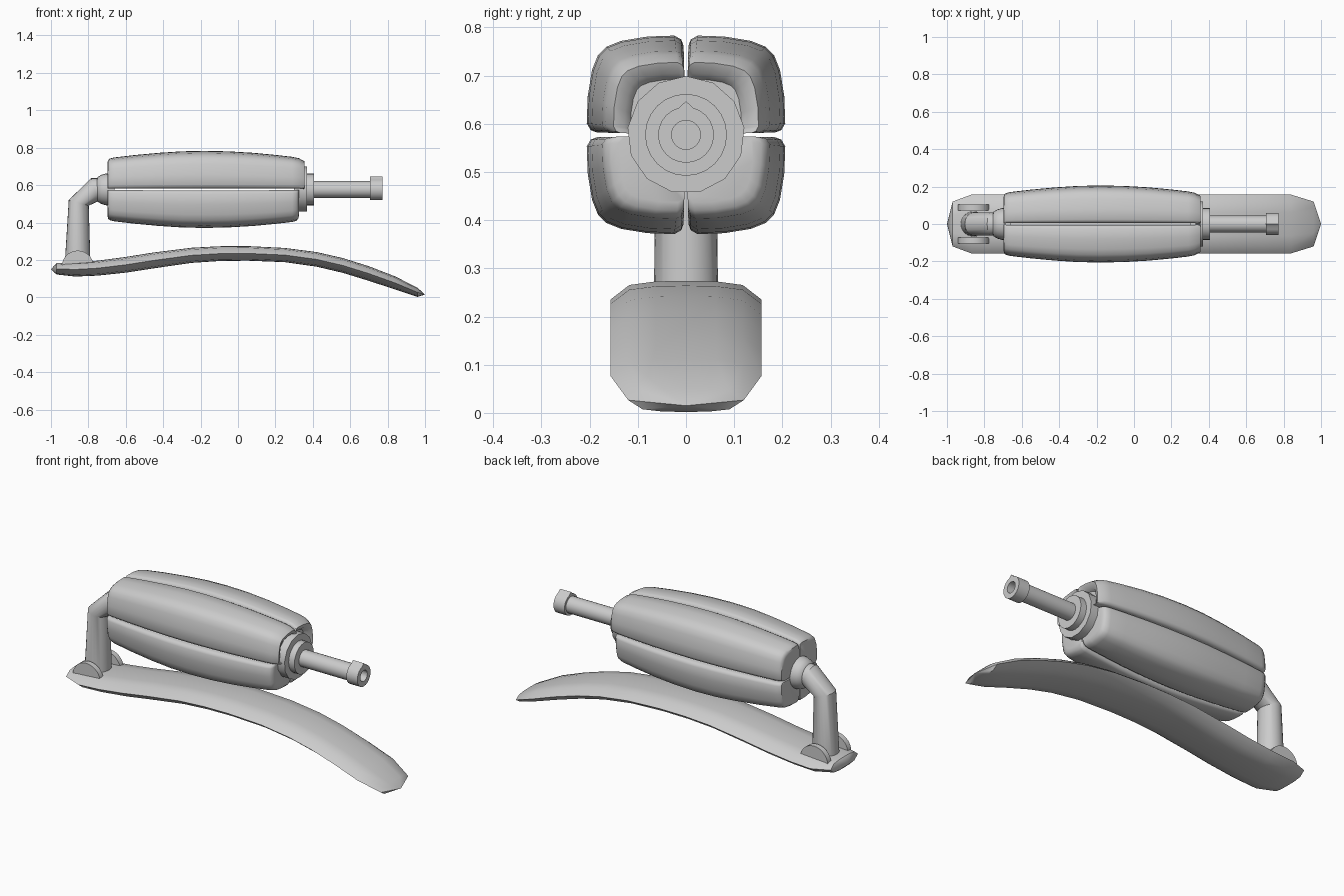
import bpy, bmesh
from math import sin, cos, pi, radians

if "Cube" in bpy.data.objects:
    bpy.data.objects.remove(bpy.data.objects["Cube"])

AXIS_Z = 0.577


def loft(name, rings, angle=35):
    """Skin a list of equal-length rings and cap both ends."""
    bm = bmesh.new()
    vs = [[bm.verts.new(p) for p in r] for r in rings]
    n = len(vs[0])
    for a, b in zip(vs, vs[1:]):
        for i in range(n):
            j = (i + 1) % n
            bm.faces.new((a[i], a[j], b[j], b[i]))
    bm.faces.new(vs[0])
    bm.faces.new(vs[-1])
    bmesh.ops.remove_doubles(bm, verts=bm.verts, dist=1e-5)
    bmesh.ops.recalc_face_normals(bm, faces=bm.faces)
    me = bpy.data.meshes.new(name)
    bm.to_mesh(me)
    bm.free()
    for p in me.polygons:
        p.use_smooth = True
    me.set_sharp_from_angle(angle=radians(angle))
    ob = bpy.data.objects.new(name, me)
    bpy.context.collection.objects.link(ob)
    return ob


def lathe(name, profile, sides, peak=0.0):
    """Turn (x, radius) pairs round the main axis, optionally with a peak on top."""
    rings = []
    for x, r in profile:
        ring = []
        for i in range(sides):
            a = 2 * pi * i / sides
            k = peak if i == 0 and r > 0.05 else 0
            ring.append((x, r * sin(a), AXIS_Z + (r + k) * cos(a)))
        rings.append(ring)
    return loft(name, rings)


# curved base blade: x, half width, top z, bottom z
stations = [
    (-0.97, .120, .183, .122), (-0.87, .157, .187, .111), (-0.75, .157, .196, .116),
    (-0.60, .157, .216, .132), (-0.45, .157, .240, .155), (-0.25, .157, .265, .184),
    (-0.10, .157, .273, .194), (0.05, .157, .274, .196), (0.25, .157, .264, .188),
    (0.42, .157, .242, .164), (0.56, .157, .210, .131), (0.70, .157, .166, .088),
    (0.84, .157, .112, .042), (0.96, .120, .051, .002)]
section = [(0, 1), (.4, .97), (.75, .78), (1, 0), (.75, -.78), (.4, -.97),
           (0, -1), (-.4, -.97), (-.75, -.78), (-1, 0), (-.75, .78), (-.4, .97)]
rings = [[(-1, 0, .15)] * 12]
for x, w, t, b in stations:
    rings.append([(x, w * u, (t + b) / 2 + (t - b) / 2 * v) for u, v in section])
rings.append([(1, 0, .015)] * 12)
loft("base_blade", rings, 40)

# four bowed pads around the axis
quadrant = [(.005, .005), (.005, .185), (.010, .198), (.024, .206), (.08, .204),
            (.135, .195), (.165, .183), (.183, .165), (.195, .135), (.204, .08),
            (.206, .024), (.198, .010), (.185, .005)]
body = [(-.697, .70), (-.695, .76), (-.685, .80), (-.66, .83), (-.55, .892), (-.42, .95),
        (-.30, .988), (-.18, 1.0), (-.05, .987), (.08, .95), (.20, .895), (.29, .845)]
lower_end = [(.312, .815), (.322, .76), (.326, .68)]
upper_end = [(.325, .81), (.355, .73), (.345, .62), (.325, .56)]
for level, sz, end in (("upper", 1, upper_end), ("lower", -1, lower_end)):
    for side, sy in (("left", 1), ("right", -1)):
        loft(f"{level}_{side}_pad",
             [[(x, sy * u * s, AXIS_Z + sz * v * s) for u, v in quadrant]
              for x, s in body + end], 40)

# flange, step ring, rod and pointed socket
lathe("flange", [(.30, .122), (.37, .122)], 13)
lathe("step_ring", [(.36, .085), (.405, .085)], 24)
lathe("rod", [(.38, .045), (.72, .045)], 24)
lathe("end_socket", [(.705, .04), (.705, .058), (.772, .058), (.772, .03), (.725, .03)], 24, .012)

# collar joining the arm to the pads
lathe("collar", [(-.755, .055), (-.75, .066), (-.73, .078), (-.705, .085), (-.66, .085)], 24)

# bent arm: outer point, inner point, half depth
arm = [((-.928, .15), (-.788, .15), .068), ((-.905, .52), (-.798, .49), .063),
       ((-.785, .637), (-.745, .515), .061), ((-.735, .637), (-.70, .515), .060)]
rings = []
for (xo, zo), (xi, zi), d in arm:
    rings.append([((xo + xi) / 2 + (xo - xi) / 2 * cos(2 * pi * i / 24),
                   d * sin(2 * pi * i / 24),
                   (zo + zi) / 2 + (zo - zi) / 2 * cos(2 * pi * i / 24)) for i in range(24)])
loft("bent_arm", rings, 30)

# half-round hinge cheeks either side of the arm foot
for side, s in (("left", 1), ("right", -1)):
    loft(f"hinge_cheek_{side}",
         [[(-.857 + .085 * cos(pi * i / 14), s * y, .165 + .085 * sin(pi * i / 14))
           for i in range(15)] for y in (.073, .103)])
